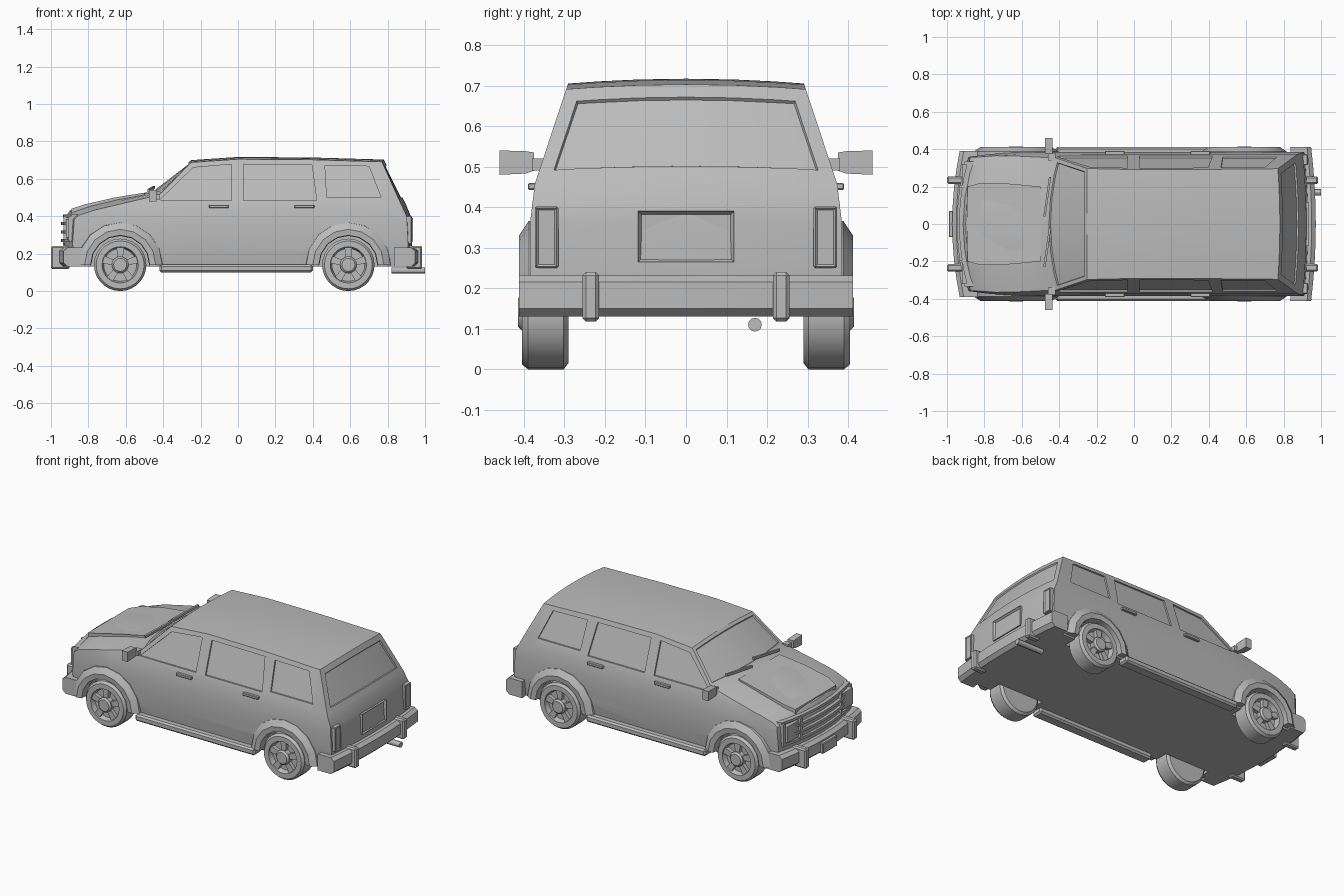
import bpy, bmesh
from math import sin, cos, pi, radians
from mathutils import Vector

cube = bpy.data.objects.get("Cube")
if cube:
    bpy.data.objects.remove(cube, do_unlink=True)

grey = bpy.data.materials.new("plain grey")
grey.use_nodes = True
grey.diffuse_color = (0.5, 0.5, 0.5, 1)
grey.node_tree.nodes["Principled BSDF"].inputs["Base Color"].default_value = (0.5, 0.5, 0.5, 1)


def finish(name, bm, smooth=30):
    bmesh.ops.recalc_face_normals(bm, faces=bm.faces)
    me = bpy.data.meshes.new(name)
    bm.to_mesh(me)
    bm.free()
    me.materials.append(grey)
    ob = bpy.data.objects.new(name, me)
    bpy.context.collection.objects.link(ob)
    shade(ob, smooth)
    return ob


def activate(ob):
    bpy.ops.object.select_all(action="DESELECT")
    ob.select_set(True)
    bpy.context.view_layer.objects.active = ob


def shade(ob, angle=30):
    activate(ob)
    bpy.ops.object.shade_smooth_by_angle(angle=radians(angle))


def loft(name, loops, closed=False):
    """Skin equal-sized loops of points; cap the ends unless closed."""
    bm = bmesh.new()
    rows = [[bm.verts.new(p) for p in loop] for loop in loops]
    n = len(rows[0])
    pairs = list(zip(rows, rows[1:])) + ([(rows[-1], rows[0])] if closed else [])
    for a, b in pairs:
        for i in range(n):
            j = (i + 1) % n
            bm.faces.new((a[i], a[j], b[j], b[i]))
    if not closed:
        bm.faces.new(rows[0])
        bm.faces.new(rows[-1])
    return finish(name, bm)


def box(name, x, y, z, bevel=0.0, inset=None):
    """Box from ranges; inset=(axis direction, rim, depth) sinks one face."""
    bm = bmesh.new()
    bmesh.ops.create_cube(bm, size=1)
    for v in bm.verts:
        v.co = [r[0] + (r[1] - r[0]) * (c + 0.5) for r, c in zip((x, y, z), v.co)]
    if bevel:
        bmesh.ops.bevel(bm, geom=bm.edges[:], offset=bevel, segments=1, affect="EDGES")
    if inset:
        bm.normal_update()
        face = max(bm.faces, key=lambda f: f.normal.x * inset[0] + f.calc_area())
        bmesh.ops.inset_region(bm, faces=[face], thickness=inset[1], depth=-inset[2])
    return finish(name, bm)


def lathe(name, profile, cx, cz, side, n=28):
    """Spin (radius, y) points about a line along y."""
    return loft(name, [[(cx + r * cos(2 * pi * i / n), side * y, cz + r * sin(2 * pi * i / n))
                        for i in range(n)] for r, y in profile])


def bow(name, section, half, bend, steps=8):
    """Sweep an (x, z) section across the car, curving its ends back."""
    us = [2 * i / steps - 1 for i in range(steps + 1)]
    return loft(name, [[(x + bend * u * u, u * half, z) for x, z in section] for u in us])


def clamp(t):
    return max(0.0, min(1.0, t))


# Body: side outline, sliced into a grid, then shaped
WIDTHS = [(0.13, 0.37), (0.22, 0.383), (0.36, 0.385), (0.47, 0.373), (0.72, 0.29)]


def half_width(z):
    for (z0, w0), (z1, w1) in zip(WIDTHS, WIDTHS[1:]):
        if z <= z1:
            break
    return w0 + (w1 - w0) * (z - z0) / (z1 - z0)


outline = [(-0.91, 0.13), (-0.935, 0.25), (-0.925, 0.39), (-0.90, 0.43), (-0.82, 0.462),
           (-0.66, 0.5), (-0.47, 0.53), (-0.25, 0.7), (0, 0.717), (0.4, 0.714), (0.78, 0.703),
           (0.895, 0.47), (0.922, 0.405), (0.93, 0.25), (0.925, 0.13)]
bm = bmesh.new()
base = bm.faces.new([bm.verts.new((x, -1, z)) for x, z in outline])
ext = bmesh.ops.extrude_face_region(bm, geom=[base])
for v in ext["geom"]:
    if isinstance(v, bmesh.types.BMVert):
        v.co.y = 1
cuts = [((0, y, 0), (0, 1, 0)) for y in (-0.75, -0.4, 0, 0.4, 0.75)]
cuts += [((0, 0, z), (0, 0, 1)) for z in (0.22, 0.36, 0.47)]
cuts += [((x, 0, 0), (1, 0, 0)) for x in (-0.82, -0.66, -0.25, 0.78)]
for point, normal in cuts:
    bmesh.ops.bisect_plane(bm, geom=bm.verts[:] + bm.edges[:] + bm.faces[:],
                           plane_co=point, plane_no=normal)
for v in bm.verts:
    x, u, z = v.co
    nose = clamp((-0.6 - x) / 0.34)
    y = u * half_width(z) * (1 - 0.07 * nose * nose)
    x += u * u * (0.05 * clamp((-0.25 - x) / 0.2) - 0.02 * clamp((x - 0.7) / 0.15))
    drop = 0.012 + 0.018 * clamp((-0.45 - v.co.x) / 0.1)
    z -= drop * u * u * clamp((z - 0.38) / 0.06)
    v.co = (x, y, z)
bmesh.ops.recalc_face_normals(bm, faces=bm.faces)
bm.normal_update()
# Windscreen and rear glass are sunk into the shell
front_glass = [f for f in bm.faces if -0.48 < f.calc_center_median().x < -0.22
               and f.normal.x < -0.4 and abs(f.normal.y) < 0.6]
rear_glass = [f for f in bm.faces if f.normal.x > 0.7 and f.calc_center_median().z > 0.47]
for faces, rim in ((front_glass, 0.02), (rear_glass, 0.035)):
    bmesh.ops.inset_region(bm, faces=faces, thickness=rim, depth=0, use_even_offset=True)
    bmesh.ops.inset_region(bm, faces=faces, thickness=0.004, depth=-0.008)
body = finish("body", bm)

# Side windows and wheel arches are cut from the shell
WINDOWS = [[(-0.42, 0.485), (-0.24, 0.66), (-0.035, 0.678), (-0.035, 0.485)],
           [(0.03, 0.485), (0.03, 0.678), (0.395, 0.675), (0.42, 0.485)],
           [(0.475, 0.5), (0.465, 0.672), (0.7, 0.667), (0.765, 0.5)]]
AXLES = {"front": -0.63, "rear": 0.59}
cutters = []
for s in (1, -1):
    for pts in WINDOWS:
        cutters.append(loft("window_cutter", [
            [(x, s * (half_width(z + 0.012) + d), z) for x, z in pts] for d in (-0.01, 0.1)]))
    for cx in AXLES.values():
        cutters.append(lathe("arch_cutter", [(0.157, 0.287), (0.157, 0.5)], cx, 0.14, s))
for c in cutters:
    c.hide_render = True
    mod = body.modifiers.new("cut", "BOOLEAN")
    mod.operation, mod.solver, mod.object = "DIFFERENCE", "EXACT", c
    activate(body)
    bpy.ops.object.modifier_apply(modifier=mod.name)
    bpy.data.objects.remove(c, do_unlink=True)
shade(body)

# Bonnet panel, slightly raised
loft("bonnet_panel", [[(x, y, z + d) for x, y, z in (
    (-0.89, -0.2, 0.43), (-0.82, -0.22, 0.453), (-0.66, -0.215, 0.49), (-0.5, -0.2, 0.516),
    (-0.5, 0.2, 0.516), (-0.66, 0.215, 0.49), (-0.82, 0.22, 0.453), (-0.89, 0.2, 0.43))]
    for d in (-0.02, 0.01)])

# Grille bars and uprights
for i, z in enumerate((0.27, 0.315, 0.36, 0.4)):
    x = -0.947 + (0.012 if i == 3 else 0)
    bow(f"grille_bar_{i}", [(x, z - 0.008), (x, z + 0.008), (x + 0.04, z + 0.008),
                            (x + 0.04, z - 0.008)], 0.335, 0.045)
for s in (1, -1):
    for i, (y, x) in enumerate(((0.2, -0.932), (0.327, -0.905))):
        box(f"grille_upright_{i}", (x, x + 0.05), (s * y - 0.008, s * y + 0.008), (0.27, 0.4))
    box("headlight", (-0.92, -0.87), (s * 0.265 - 0.055, s * 0.265 + 0.055), (0.285, 0.385))

# Bumpers with uprights
for name, s, half, bend in (("front", -1, 0.39, 0.04), ("rear", 1, 0.412, -0.025)):
    section = [(s * x, z) for x, z in ((0.86, 0.13), (0.95, 0.13), (0.972, 0.15),
                                      (0.972, 0.215), (0.95, 0.232), (0.86, 0.232))]
    bow(name + "_bumper", section, half, bend)
    reach = 1.0 if s < 0 else 0.985
    for side in (1, -1):
        box(name + "_bumper_guard", sorted((s * 0.9, s * reach)),
            (side * 0.235 - 0.02, side * 0.235 + 0.02), (0.118, 0.24), 0.008)
box("front_plate", (-0.99, -0.95), (-0.07, 0.07), (0.14, 0.205), 0.004)

# Tail details
box("rear_plate_recess", (0.9, 0.935), (-0.118, 0.118), (0.265, 0.39), 0, (1, 0.012, 0.012))
for s in (1, -1):
    box("taillight", (0.875, 0.93), (s * 0.344 - 0.029, s * 0.344 + 0.029), (0.25, 0.402),
        0.004, (1, 0.007, 0.005))
lathe_pipe = [[(x, 0.17 + 0.017 * cos(i * pi / 6), 0.11 + 0.017 * sin(i * pi / 6))
               for i in range(12)] for x in (0.82, 1.0)]
loft("exhaust_pipe", lathe_pipe)

# Sills, handles, mirrors
for s in (1, -1):
    def span(a, b):
        return sorted((s * a, s * b))
    box("side_sill", (-0.42, 0.4), span(0.34, 0.412), (0.1, 0.142), 0.01)
    for x in (-0.103, 0.355):
        box("door_handle", (x - 0.053, x + 0.053), span(0.36, 0.39), (0.443, 0.46), 0.003)
    loft("mirror", [[(x, s * y, z) for x, z in ((-0.475, b), (-0.435, b), (-0.435, t), (-0.475, t))]
                    for y, b, t in ((0.375, 0.49, 0.535), (0.395, 0.483, 0.538), (0.46, 0.48, 0.54))])
    box("mirror_arm", (-0.46, -0.42), span(0.34, 0.38), (0.49, 0.52))

# Wipers lying on the windscreen foot
for y in (-0.24, 0.03):
    loft("wiper", [[(x + a, yy, z + b) for a, b in ((0, 0), (0.012, 0), (0.012, 0.014), (0, 0.014))]
                   for x, yy, z in ((-0.485, y + 0.01, 0.53), (-0.455, y + 0.22, 0.548))])

# Wheels and flared arches
for name, cx in AXLES.items():
    for s in (1, -1):
        lathe(name + "_tyre", [(0.125, 0.29), (0.14, 0.302), (0.14, 0.39), (0.128, 0.405),
                               (0.097, 0.405), (0.088, 0.375)], cx, 0.14, s)
        lathe(name + "_hub", [(0.045, 0.37), (0.045, 0.405), (0.035, 0.415)], cx, 0.14, s, 16)
        for i in range(5):
            a = 2 * pi * i / 5 + pi / 2
            out, side = Vector((cos(a), 0, sin(a))), Vector((-sin(a), 0, cos(a)))
            mid = Vector((cx, 0, 0.14))
            loft(name + "_spoke", [[mid + out * r + side * w + Vector((0, s * y, 0))
                                    for r, w in ((0.03, -0.014), (0.094, -0.02),
                                                 (0.094, 0.02), (0.03, 0.014))]
                                   for y in (0.37, 0.398)])
        arch = []
        for i in range(9):
            a = pi * i / 8
            arch.append([(cx + r * cos(a), s * y, 0.14 + r * sin(a)) for r, y in (
                (0.228, 0.36), (0.226, 0.388), (0.19, 0.412), (0.158, 0.408), (0.155, 0.36))])
        loft(name + "_arch_flare", arch)
